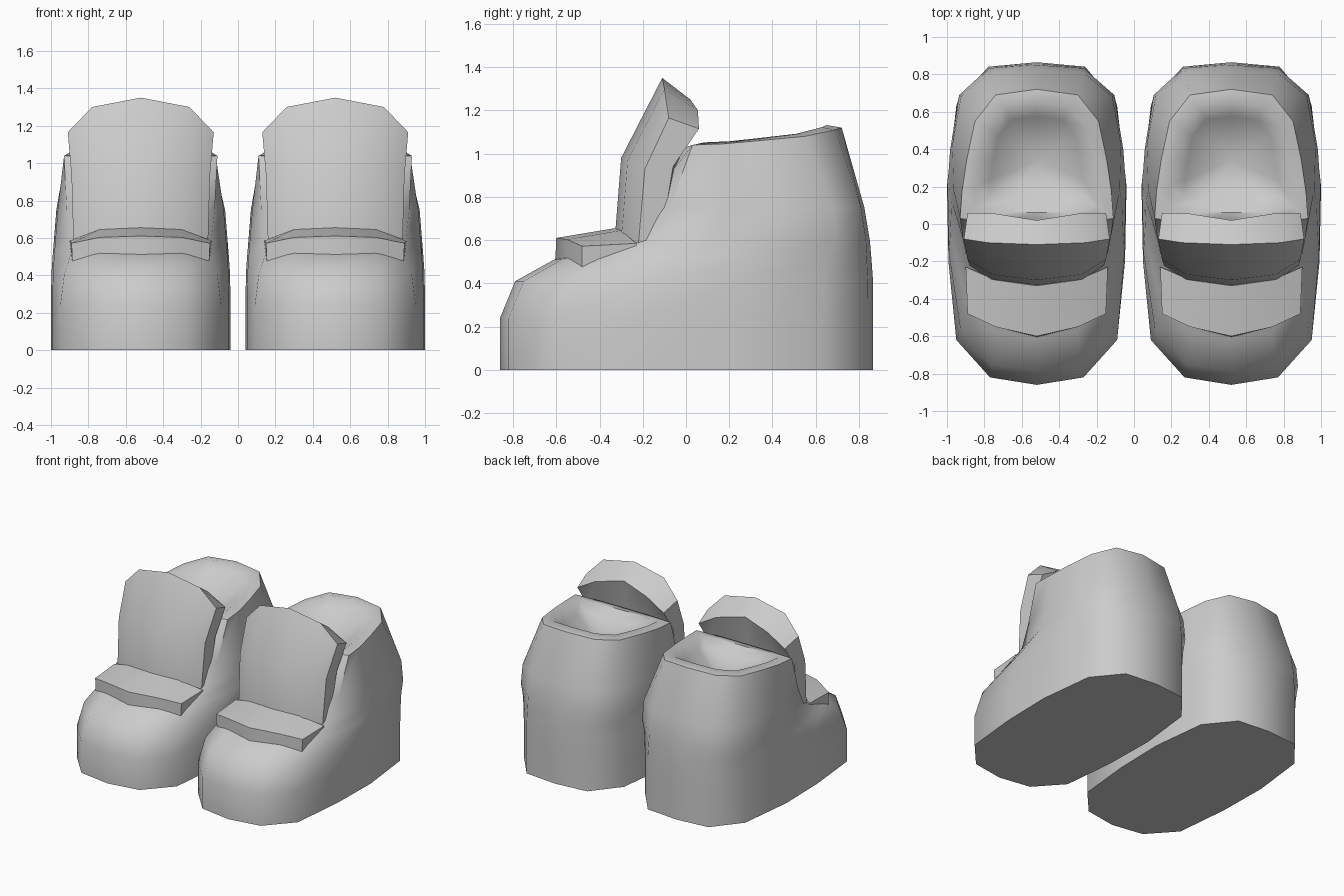
import bpy
import bmesh
import math

cube = bpy.data.objects.get("Cube")
if cube:
    bpy.data.objects.remove(cube)

GREY = (0.6, 0.6, 0.6, 1)
mat = bpy.data.materials.new("plain grey")
mat.use_nodes = True
mat.diffuse_color = GREY
mat.node_tree.nodes["Principled BSDF"].inputs["Base Color"].default_value = GREY


def finish(bm, name, x):
    bmesh.ops.recalc_face_normals(bm, faces=bm.faces)
    mesh = bpy.data.meshes.new(name)
    bm.to_mesh(mesh)
    bm.free()
    mesh.materials.append(mat)
    obj = bpy.data.objects.new(name, mesh)
    obj.location.x = x
    bpy.context.collection.objects.link(obj)
    bpy.ops.object.select_all(action='DESELECT')
    obj.select_set(True)
    bpy.context.view_layer.objects.active = obj
    bpy.ops.object.shade_smooth_by_angle(angle=math.radians(46))


def bridge(bm, a, b, closed):
    n = len(a)
    for i in range(n if closed else n - 1):
        j = (i + 1) % n
        bm.faces.new((a[i], a[j], b[j], b[i]))


# Half outline of the sole, from toe to heel
SOLE = [(0, -.86), (.25, -.82), (.43, -.62), (.472, -.2),
        (.48, .2), (.43, .63), (.26, .84), (0, .865)]
# Height, toe y, heel y, toe width, side width
LEVELS = [(0, -.86, .865, 1, 1), (.24, -.86, .865, 1, 1),
          (.41, -.79, .865, .95, .995), (.51, -.61, .858, .87, .98),
          (.6, -.33, .85, .88, .965), (.75, -.22, .825, .92, .94)]
# Half outline of the collar
RIM = [(0, .0, 1.03), (.22, .0, 1.03), (.41, .03, 1.04), (.4, .17, 1.045),
       (.375, .34, 1.06), (.33, .55, 1.08), (.22, .69, 1.11), (0, .72, 1.12)]


def boot_body(name, x):
    bm = bmesh.new()

    def ring(half):
        full = half + [(-px, y, z) for px, y, z in half[-2:0:-1]]
        return [bm.verts.new(p) for p in full]

    rings = []
    for z, front, back, toe, side in LEVELS:
        half = []
        for i, (px, y) in enumerate(SOLE):
            t = (y + .86) / 1.725
            half.append((px * (toe if i < 3 else side), front + t * (back - front), z))
        rings.append(ring(half))
    rings.append(ring(RIM))
    # Padded inner edge and the foot hollow
    for scale, lift in ((.82, .012), (.62, -.04)):
        rings.append(ring([(px * scale, .34 + (y - .34) * scale, z + lift) for px, y, z in RIM]))
    for a, b in zip(rings, rings[1:]):
        bridge(bm, a, b, True)
    bm.faces.new(rings[0])
    pit = bm.verts.new((0, .34, .88))
    last = rings[-1]
    for i, v in enumerate(last):
        bm.faces.new((v, last[(i + 1) % len(last)], pit))
    finish(bm, name, x)


def slab(name, x, rows):
    """Closed shape from half rows running from the middle to the side."""
    bm = bmesh.new()
    loops = [[bm.verts.new(p) for p in [(-px, y, z) for px, y, z in r[:0:-1]] + r] for r in rows]
    for i, row in enumerate(loops):
        bridge(bm, row, loops[(i + 1) % len(loops)], False)
    for end in (0, -1):
        bm.faces.new([row[end] for row in loops])
    finish(bm, name, x)


TONGUE = [
    [(0, -.33, .6), (.24, -.3, .6), (.36, -.22, .58)],
    [(0, -.3, .98), (.24, -.27, .97), (.37, -.19, .93)],
    [(0, -.11, 1.35), (.26, -.1, 1.3), (.39, -.08, 1.165)],
    [(0, .02, 1.25), (.22, .055, 1.2), (.37, .06, 1.115)],
    [(0, -.01, 1.04), (.22, -.01, 1.03), (.37, -.06, .94)],
    [(0, -.1, .6), (.24, -.1, .6), (.35, -.12, .58)]]

TOE_BAND = [
    [(0, -.605, .49), (.22, -.55, .48), (.365, -.48, .46)],
    [(0, -.6, .61), (.22, -.55, .603), (.37, -.48, .572)],
    [(0, -.33, .655), (.22, -.3, .645), (.38, -.23, .585)],
    [(0, -.3, .5), (.22, -.28, .49), (.36, -.23, .47)]]

for side, x in (("left", .52), ("right", -.52)):
    boot_body("boot_body_" + side, x)
    slab("tongue_" + side, x, TONGUE)
    slab("toe_band_" + side, x, TOE_BAND)
